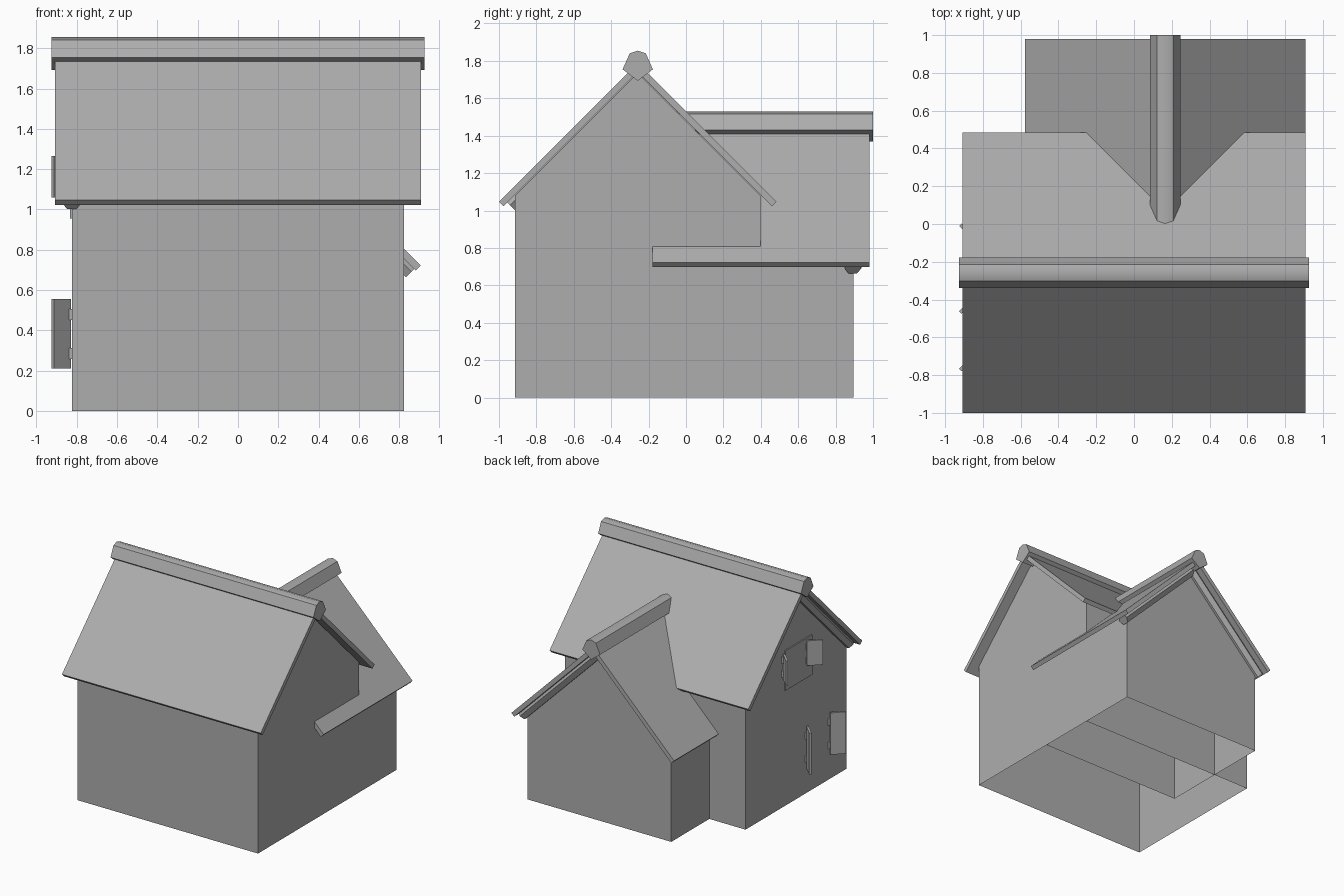
import bpy, bmesh, math
from mathutils import Matrix

if "Cube" in bpy.data.objects:
    bpy.data.objects.remove(bpy.data.objects["Cube"])

GREY = bpy.data.materials.new("mid_grey")
GREY.diffuse_color = (0.42, 0.42, 0.42, 1)
GREY.use_nodes = True
GREY.node_tree.nodes["Principled BSDF"].inputs["Base Color"].default_value = GREY.diffuse_color


def add_object(name, bm):
    bmesh.ops.recalc_face_normals(bm, faces=bm.faces[:])
    mesh = bpy.data.meshes.new(name)
    bm.to_mesh(mesh)
    bm.free()
    mesh.materials.append(GREY)
    ob = bpy.data.objects.new(name, mesh)
    bpy.context.collection.objects.link(ob)
    return ob


def prism(name, profile, axis, t0, t1, open_bottom=False):
    """Sweep a (u, z) profile along x or y; the last profile edge is the bottom."""
    bm = bmesh.new()
    rings = [[bm.verts.new((t, u, z) if axis == 'x' else (u, t, z))
              for u, z in profile] for t in (t0, t1)]
    n = len(profile)
    for ring in rings:
        bm.faces.new(ring)
    for i in range(n - 1 if open_bottom else n):
        j = (i + 1) % n
        bm.faces.new((rings[0][i], rings[0][j], rings[1][j], rings[1][i]))
    return add_object(name, bm)


def box(name, centre, size, angle=0):
    bm = bmesh.new()
    bmesh.ops.create_cube(bm, size=1, matrix=Matrix.Translation(centre)
                          @ Matrix.Rotation(angle, 4, 'Z') @ Matrix.Diagonal((*size, 1)))
    return add_object(name, bm)


def gable_beam(name, axis, t, ridge, apex, end):
    """Hexagonal rafter running down one slope, the sign of end picks the side."""
    side = math.copysign(1, end)
    bm = bmesh.new()
    top, low = [], []
    depth, r = 0.055, 0.045
    for k in range(6):
        a = math.radians(60 * k)
        dt, dn = r * math.cos(a), depth + r * math.sin(a)
        o = dn * math.sqrt(0.5)
        for ring, along in ((top, o), (low, abs(end))):
            u, z = ridge + side * (along - o), apex - along - o
            ring.append(bm.verts.new((t + dt, u, z) if axis == 'x' else (u, t + dt, z)))
    bm.faces.new(top)
    bm.faces.new(low)
    for k in range(6):
        j = (k + 1) % 6
        bm.faces.new((top[k], top[j], low[j], low[k]))
    return add_object(name, bm)


def building(part, axis, ridge, apex, wall, roof, cap, beam_t, beam_end):
    # open-bottomed walls with gables
    w, eave = 0.657, apex - 0.055 - 0.657
    prism(part + "_walls", [(ridge - w, 0), (ridge - w, eave), (ridge, apex - 0.055),
                            (ridge + w, eave), (ridge + w, 0)], axis, *wall, open_bottom=True)
    # folded roof slab
    h, c = 0.742, 0.025
    prism(part + "_roof", [(ridge - h, apex - h), (ridge, apex), (ridge + h, apex - h),
                           (ridge + h - c, apex - h - c), (ridge, apex - 2 * c),
                           (ridge - h + c, apex - h - c)], axis, *roof)
    # ridge log, softly rounded along its top
    ob = prism(part + "_ridge_cap", [(ridge + u, apex + z) for u, z in (
        (0, 0.065), (0.043, 0.05), (0.081, -0.035), (0, -0.097),
        (-0.081, -0.035), (-0.043, 0.05))], axis, *cap)
    bpy.ops.object.select_all(action='DESELECT')
    ob.select_set(True)
    bpy.context.view_layer.objects.active = ob
    bpy.ops.object.shade_smooth_by_angle(angle=math.radians(42))
    # rafters at the exposed gable
    for side, label in ((-1, "a"), (1, "b")):
        gable_beam(part + "_gable_beam_" + label, axis, beam_t, ridge, apex, side * beam_end)


building("main", 'x', -0.258, 1.79, (-0.823, 0.823), (-0.907, 0.907), (-0.926, 0.926), -0.825, 0.722)
building("wing", 'y', 0.165, 1.465, (-0.09, 0.895), (-0.18, 0.98), (-0.2, 1.0), 0.892, 0.735)

# upper window panel on the left wall
box("upper_window", (-0.829, -0.28, 1.12), (0.01, 0.35, 0.328))

# open shutters with hinges on the left wall
for label, mid, half, z0, z1 in (("upper", -0.236, 0.15, 1.06, 1.265),
                                 ("lower", -0.54, 0.15, 0.21, 0.555)):
    for side in (-1, 1):
        tag = "front" if side < 0 else "back"
        y = mid + side * (half + 0.04)
        box(f"{label}_shutter_{tag}", (-0.877, y, (z0 + z1) / 2),
            (0.12, 0.018, z1 - z0), -side * math.radians(45))
        for k, f in enumerate((0.22, 0.78)):
            box(f"{label}_hinge_{tag}_{k + 1}", (-0.832, mid + side * half, z0 + f * (z1 - z0)),
                (0.016, 0.03, 0.055))
